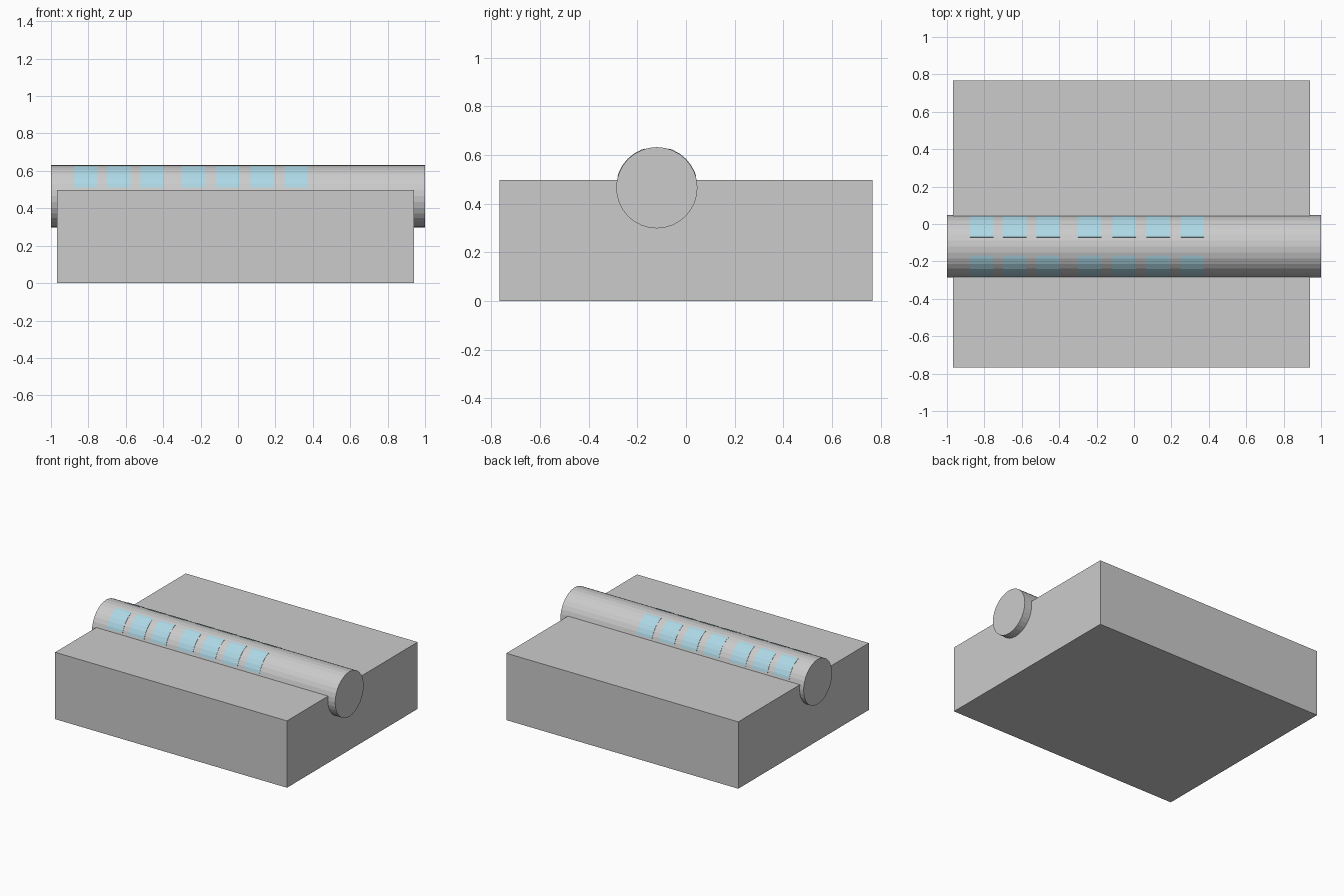
import bpy
import bmesh
from math import sin, cos, pi, radians
from mathutils import Vector

cube = bpy.data.objects.get("Cube")
if cube:
    bpy.data.objects.remove(cube, do_unlink=True)


def make_material(name, color):
    mat = bpy.data.materials.new(name)
    mat.use_nodes = True
    mat.diffuse_color = (*color, 1)
    mat.node_tree.nodes["Principled BSDF"].inputs["Base Color"].default_value = (*color, 1)
    return mat


def extrude_profile(name, profile, x0, x1, mat):
    """Extrude a closed (y, z) profile along x."""
    bm = bmesh.new()
    base = bm.faces.new([bm.verts.new((x0, y, z)) for y, z in profile])
    result = bmesh.ops.extrude_face_region(bm, geom=[base], use_keep_orig=True)
    moved = [g for g in result["geom"] if isinstance(g, bmesh.types.BMVert)]
    bmesh.ops.translate(bm, verts=moved, vec=Vector((x1 - x0, 0, 0)))
    bmesh.ops.recalc_face_normals(bm, faces=bm.faces)
    mesh = bpy.data.meshes.new(name)
    bm.to_mesh(mesh)
    bm.free()
    mesh.materials.append(mat)
    obj = bpy.data.objects.new(name, mesh)
    bpy.context.collection.objects.link(obj)
    return obj


grey = make_material("light_grey", (0.6, 0.6, 0.6))
blue = make_material("pale_blue", (0.418, 0.687, 0.791))

AXIS_Y, AXIS_Z, RADIUS, SIDES = -0.12, 0.465, 0.167, 32
STEP = 2 * pi / SIDES


def tube_point(angle, offset=0.0):
    """Point on the faceted tube wall, pushed out by offset."""
    local = angle % STEP - STEP / 2
    r = RADIUS * cos(STEP / 2) / cos(local) + offset
    return AXIS_Y + r * cos(angle), AXIS_Z + r * sin(angle)


# Base block
extrude_profile("base_block", [(-0.767, 0), (0.767, 0), (0.767, 0.497), (-0.767, 0.497)],
                -0.967, 0.94, grey)

# Tube lying across the block
extrude_profile("tube", [tube_point(i * STEP) for i in range(SIDES)], -1, 1, grey)

# Curved window panes, one row on each side of the tube
low, high = radians(16), radians(73)
angles = [low] + [i * STEP for i in range(SIDES) if low < i * STEP < high] + [high]
pane_starts = [-0.877, -0.7, -0.52, -0.3, -0.115, 0.067, 0.25]
for side in ("back", "front"):
    row = angles if side == "back" else [pi - a for a in angles]
    profile = [tube_point(a, 0.002) for a in row] + [tube_point(a, -0.004) for a in reversed(row)]
    for number, x in enumerate(pane_starts, 1):
        extrude_profile(f"{side}_window_{number}", profile, x, x + 0.125, blue)
